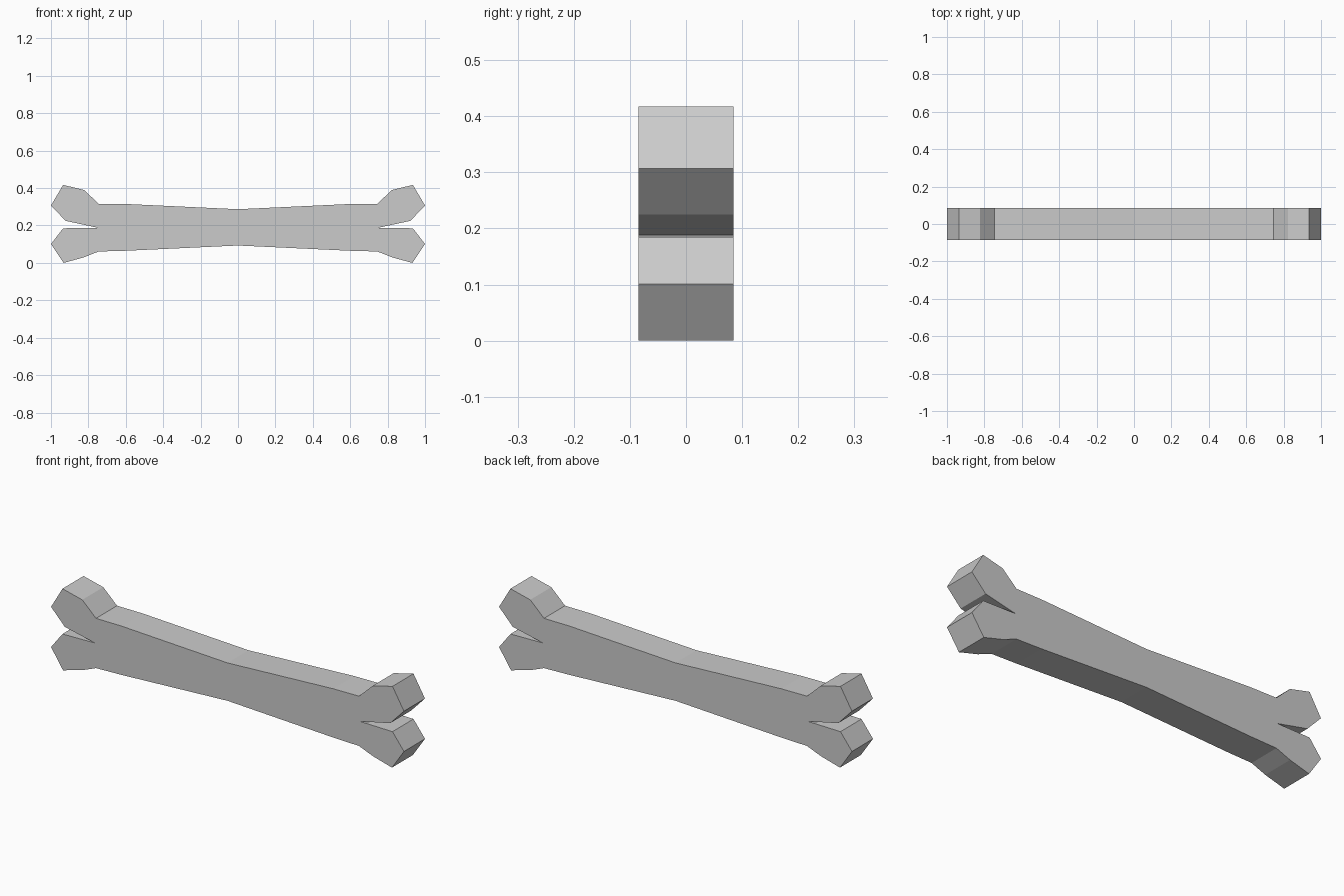
import bpy
import bmesh

cube = bpy.data.objects.get("Cube")
if cube:
    bpy.data.objects.remove(cube, do_unlink=True)

HALF_DEPTH = 0.085

# Plain grey material
grey = bpy.data.materials.new("bone_grey")
grey.use_nodes = True
colour = (0.6, 0.6, 0.6, 1.0)
grey.diffuse_color = colour
shader = next(n for n in grey.node_tree.nodes if n.type == 'BSDF_PRINCIPLED')
shader.inputs["Base Color"].default_value = colour
shader.inputs["Roughness"].default_value = 0.8

# Outline of one half: shaft top, upper knuckle, notch, lower knuckle, shaft bottom
half = [
    (0, 0.287), (0.6, 0.315), (0.745, 0.316),
    (0.823, 0.39), (0.935, 0.417), (1, 0.307), (0.922, 0.225),
    (0.75, 0.188),
    (0.935, 0.185), (1, 0.101), (0.932, 0),
    (0.823, 0.03), (0.745, 0.061), (0.6, 0.065), (0, 0.093),
]
# Mirror the half, leaving out the two points on the centre line
outline = half + [(-x, z) for x, z in reversed(half[1:-1])]

# Bone: flat outline extruded from front to back
bm = bmesh.new()
front = bm.faces.new([bm.verts.new((x, -HALF_DEPTH, z)) for x, z in outline])
result = bmesh.ops.extrude_face_region(bm, geom=[front], use_keep_orig=True)
back = [v for v in result["geom"] if isinstance(v, bmesh.types.BMVert)]
bmesh.ops.translate(bm, verts=back, vec=(0, 2 * HALF_DEPTH, 0))
bmesh.ops.recalc_face_normals(bm, faces=bm.faces)

mesh = bpy.data.meshes.new("bone")
bm.to_mesh(mesh)
bm.free()
mesh.materials.append(grey)
bone = bpy.data.objects.new("bone", mesh)
bpy.context.scene.collection.objects.link(bone)
